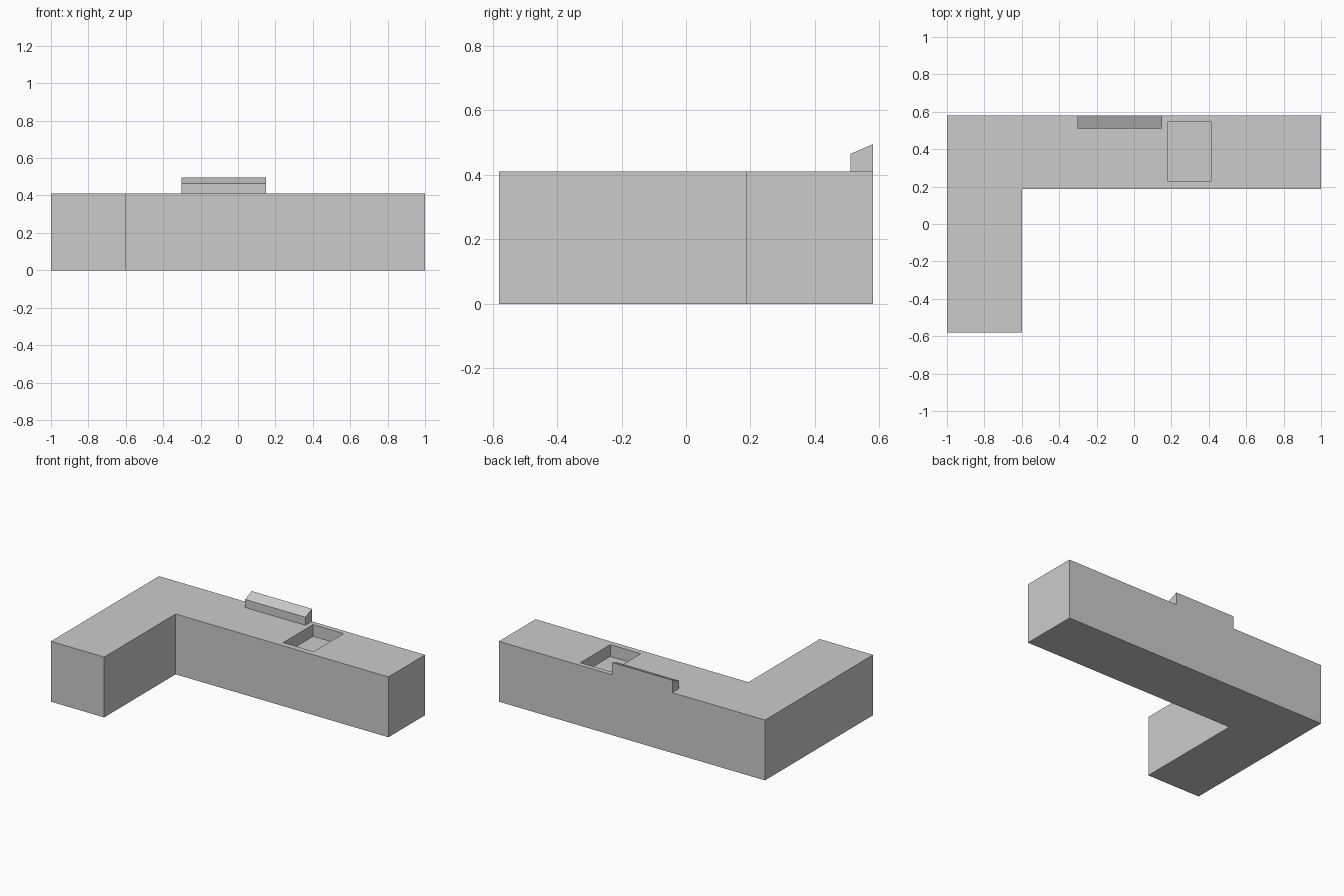
import bpy, bmesh
from mathutils import Vector

if "Cube" in bpy.data.objects:
    bpy.data.objects.remove(bpy.data.objects["Cube"])


def prism(name, profile, direction):
    """Extrude a flat closed profile along a direction."""
    bm = bmesh.new()
    face = bm.faces.new([bm.verts.new(p) for p in profile])
    ext = bmesh.ops.extrude_face_region(bm, geom=[face], use_keep_orig=True)
    moved = [g for g in ext["geom"] if isinstance(g, bmesh.types.BMVert)]
    bmesh.ops.translate(bm, verts=moved, vec=Vector(direction))
    bmesh.ops.recalc_face_normals(bm, faces=bm.faces)
    mesh = bpy.data.meshes.new(name)
    bm.to_mesh(mesh)
    bm.free()
    obj = bpy.data.objects.new(name, mesh)
    bpy.context.collection.objects.link(obj)
    return obj


H = 0.41        # main roof height
BACK = 0.58     # half depth

# L-shaped main block
outline = [(-1, -BACK), (-0.6, -BACK), (-0.6, 0.187), (1, 0.187), (1, BACK), (-1, BACK)]
block = prism("main_block", [(x, y, 0) for x, y in outline], (0, 0, H))

# Rectangular recess sunk into the top
x0, x1, y0, y1, depth = 0.182, 0.411, 0.226, 0.547, 0.08
corners = [(x0, y0), (x1, y0), (x1, y1), (x0, y1)]
cutter = prism("recess_cutter", [(x, y, H - depth) for x, y in corners], (0, 0, 0.3))
cutter.hide_render = True
cutter.hide_set(True)
cut = block.modifiers.new("recess", "BOOLEAN")
cut.operation = "DIFFERENCE"
cut.solver = "EXACT"
cut.object = cutter

# Raised rear ledge with a sloping top, flush with the back
side = [(0.51, H), (BACK, H), (BACK, 0.495), (0.51, 0.465)]
prism("raised_ledge", [(-0.303, y, z) for y, z in side], (0.453, 0, 0))
